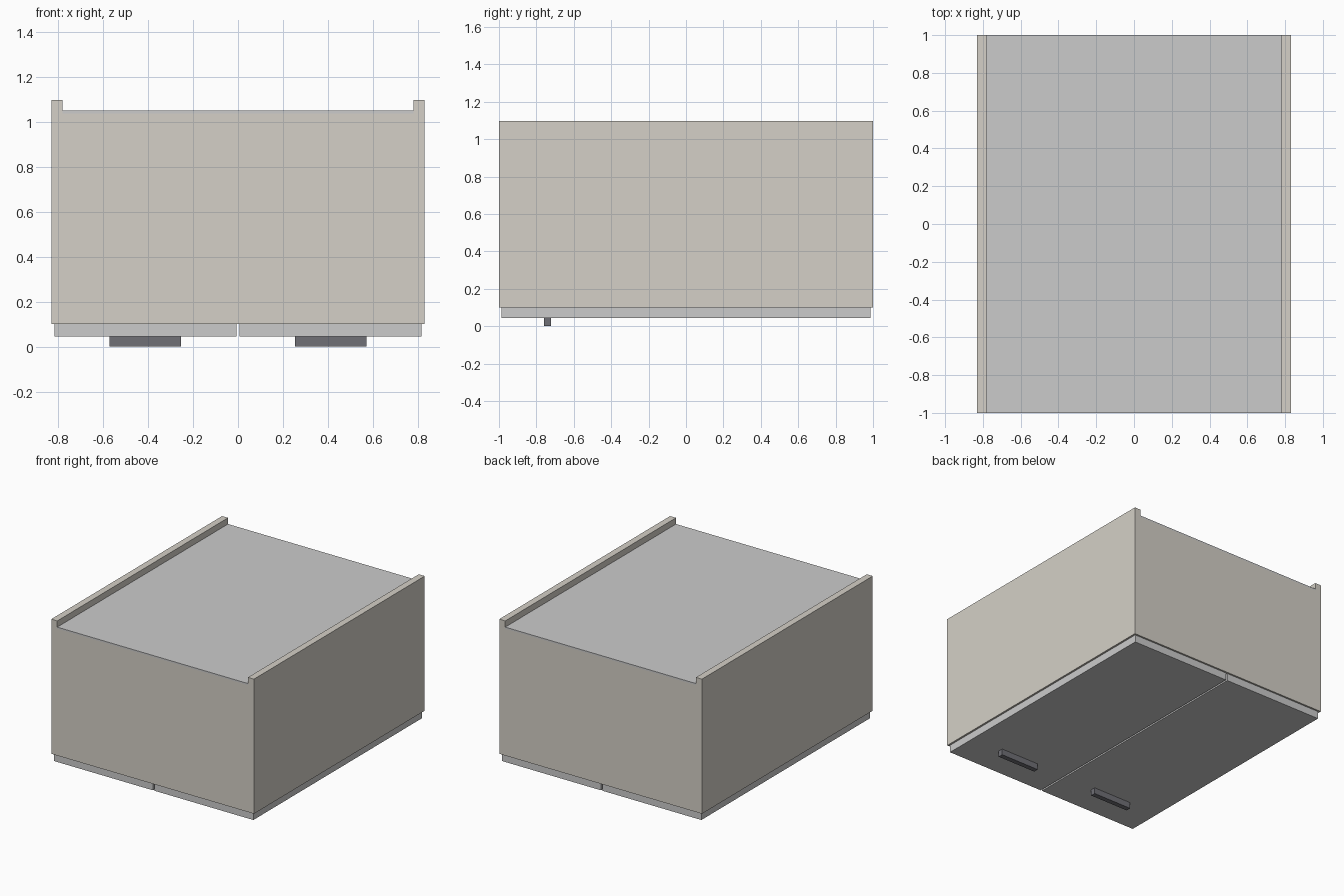
import bpy, bmesh

if "Cube" in bpy.data.objects:
    bpy.data.objects.remove(bpy.data.objects["Cube"])


def material(name, rgb):
    m = bpy.data.materials.new(name)
    m.diffuse_color = (*rgb, 1)
    m.use_nodes = True
    m.node_tree.nodes["Principled BSDF"].inputs["Base Color"].default_value = m.diffuse_color
    return m


BEIGE = material("beige_board", (0.66, 0.63, 0.57))
PALE = material("pale_board", (0.76, 0.76, 0.73))
DARK = material("dark_metal", (0.16, 0.16, 0.18))


def make(name, bm, mat=None):
    bmesh.ops.recalc_face_normals(bm, faces=bm.faces)
    me = bpy.data.meshes.new(name)
    bm.to_mesh(me)
    bm.free()
    ob = bpy.data.objects.new(name, me)
    bpy.context.collection.objects.link(ob)
    if mat:
        me.materials.append(mat)
    return ob


def box(name, x, y, z, mat=None):
    bm = bmesh.new()
    bmesh.ops.create_cube(bm, size=1)
    for v in bm.verts:
        v.co = [a[0] if c < 0 else a[1] for a, c in zip((x, y, z), v.co)]
    return make(name, bm, mat)


# Carcass: notched profile extruded along y, side panels stand above the back
half = [(0.831, 0.1), (0.831, 1.098), (0.782, 1.098), (0.782, 1.04)]
profile = half + [(-x, z) for x, z in reversed(half)]
bm = bmesh.new()
face = bm.faces.new([bm.verts.new((x, -1, z)) for x, z in profile])
ext = bmesh.ops.extrude_face_region(bm, geom=[face])
moved = [g for g in ext["geom"] if isinstance(g, bmesh.types.BMVert)]
bmesh.ops.translate(bm, verts=moved, vec=(0, 2, 0))
carcass = make("carcass", bm, BEIGE)

# Hollow interior
cutter = box("interior_cutter", (-0.78, 0.78), (-0.95, 0.95), (0, 1.2))
cutter.hide_render = True
cutter.hide_viewport = True
cut = carcass.modifiers.new("interior", "BOOLEAN")
cut.operation = "DIFFERENCE"
cut.solver = "EXACT"
cut.object = cutter

# Back panel lying in the recess
box("back_panel", (-0.782, 0.782), (-1, 1), (1.04, 1.052), PALE)

# Pair of doors with bar handles
for side, s in (("left", -1), ("right", 1)):
    box(side + "_door", sorted((s * 0.006, s * 0.817)), (-0.987, 0.987), (0.045, 0.1), PALE)
    box(side + "_handle", sorted((s * 0.255, s * 0.572)), (-0.76, -0.723), (0, 0.045), DARK)
